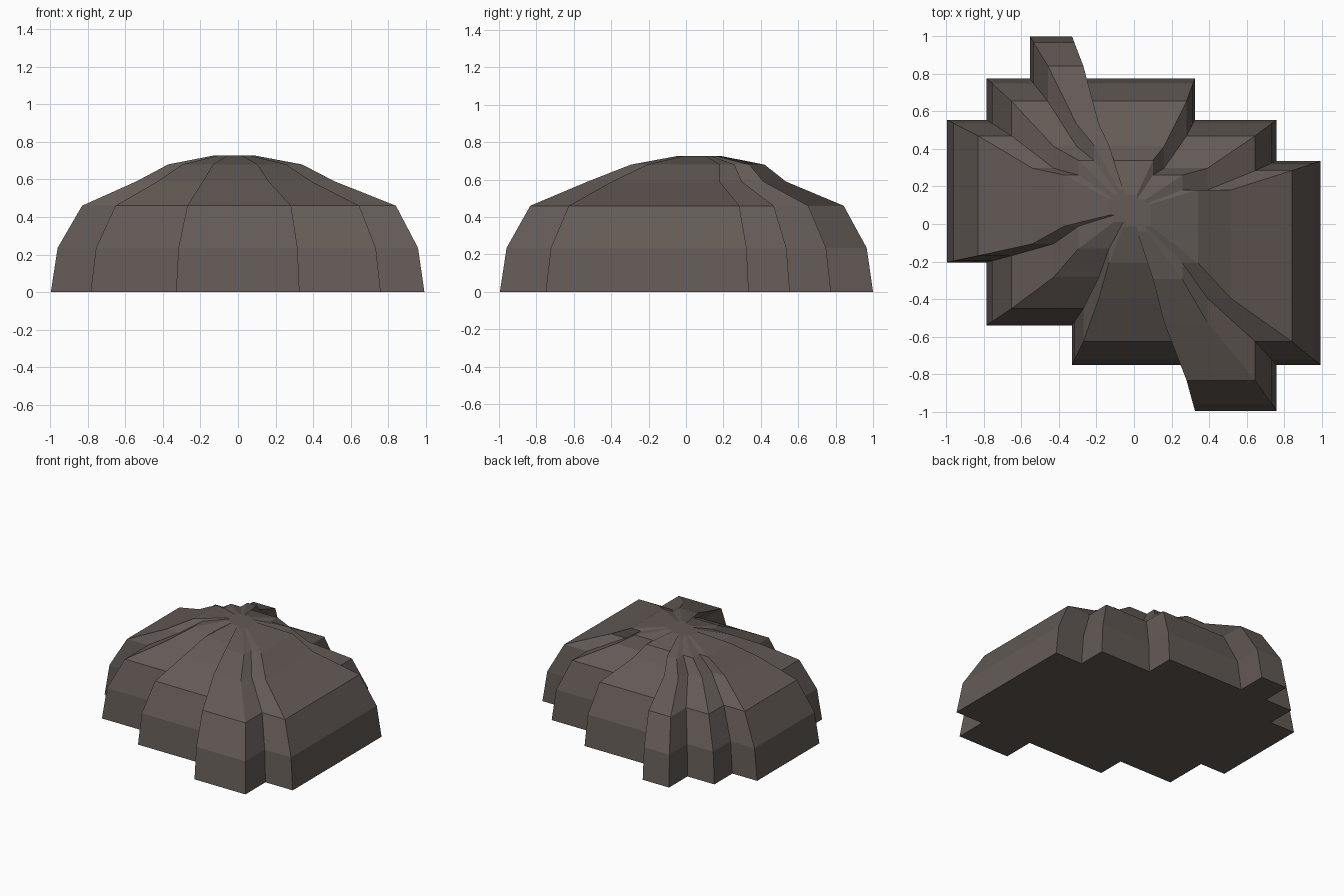
import bpy, bmesh

if "Cube" in bpy.data.objects:
    bpy.data.objects.remove(bpy.data.objects["Cube"])

# stepped footprint of the mound, clockwise seen from above
OUTLINE = [(-.555, 1), (-.33, 1), (-.33, .775), (.325, .775), (.325, .555),
           (.76, .555), (.76, .335), (.993, .335), (.993, -.75), (.76, -.75),
           (.76, -.995), (.325, -.995), (.325, -.75), (-.33, -.75),
           (-.33, -.54), (-.785, -.54), (-.785, -.205), (-.997, -.205),
           (-.997, .555), (-.785, .555), (-.785, .775), (-.555, .775)]

# height, scale and centre shift of each layer
LAYERS = [(0, 1, 0, 0), (.235, .965, .001, .001), (.46, .84, .007, .003),
          (.59, .53, -.012, .003), (.68, .358, -.015, .062),
          (.727, .111, -.02, .07)]

rock = bpy.data.materials.new("dark brown rock")
rock.diffuse_color = (.125, .103, .092, 1)
rock.use_nodes = True
rock.node_tree.nodes["Principled BSDF"].inputs["Base Color"].default_value = rock.diffuse_color

bm = bmesh.new()
rings = [[bm.verts.new((x * s + dx, y * s + dy, z)) for x, y in OUTLINE]
         for z, s, dx, dy in LAYERS]

# walls between layers
n = len(OUTLINE)
for low, high in zip(rings, rings[1:]):
    for i in range(n):
        j = (i + 1) % n
        bm.faces.new((low[i], high[i], high[j], low[j]))

# flat base and crown
bm.faces.new(rings[0])
bm.faces.new(rings[-1][::-1])
bmesh.ops.recalc_face_normals(bm, faces=bm.faces)

mesh = bpy.data.meshes.new("rock_mound")
bm.to_mesh(mesh)
bm.free()
mesh.materials.append(rock)
mound = bpy.data.objects.new("rock_mound", mesh)
bpy.context.collection.objects.link(mound)
